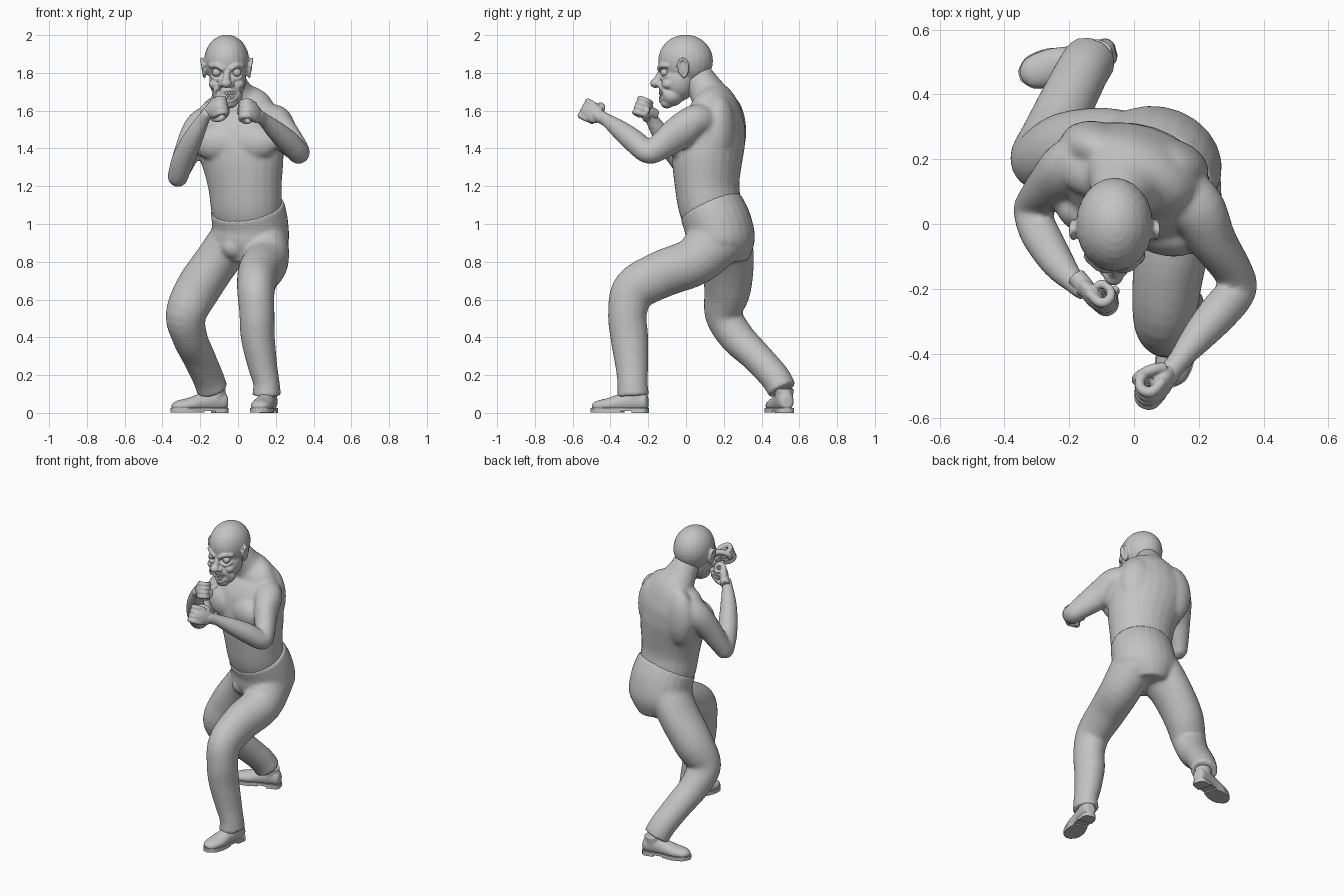
import bpy, bmesh, math
from mathutils import Vector, Matrix

if "Cube" in bpy.data.objects:
    bpy.data.objects.remove(bpy.data.objects["Cube"])

clay = bpy.data.materials.new("grey clay")
clay.use_nodes = True
GREY = (0.55, 0.55, 0.55, 1)
clay.diffuse_color = GREY
clay.node_tree.nodes["Principled BSDF"].inputs["Base Color"].default_value = GREY


def finish(name, bm, voxel=0, smooth=4):
    """Turn a bmesh into an object; overlapping volumes fuse when voxel is set."""
    bmesh.ops.recalc_face_normals(bm, faces=bm.faces)
    mesh = bpy.data.meshes.new(name)
    bm.to_mesh(mesh)
    bm.free()
    ob = bpy.data.objects.new(name, mesh)
    bpy.context.collection.objects.link(ob)
    mesh.materials.append(clay)
    bpy.ops.object.select_all(action='DESELECT')
    ob.select_set(True)
    bpy.context.view_layer.objects.active = ob
    if voxel:
        m = ob.modifiers.new("fuse", 'REMESH')
        m.mode, m.voxel_size, m.use_smooth_shade = 'VOXEL', voxel, True
        s = ob.modifiers.new("soften", 'SMOOTH')
        s.factor, s.iterations = 0.5, smooth
    else:
        bpy.ops.object.shade_smooth_by_angle(angle=math.radians(40))


def spline(pts, steps=5):
    """Catmull-Rom through points of any dimension."""
    p = [pts[0]] + list(pts) + [pts[-1]]
    out = []
    for i in range(1, len(p) - 2):
        for k in range(steps):
            t = k / steps
            out.append([0.5 * (2 * b + (c - a) * t + (2 * a - 5 * b + 4 * c - d) * t * t
                               + (3 * b - a - 3 * c + d) * t ** 3)
                        for a, b, c, d in zip(p[i - 1], p[i], p[i + 1], p[i + 2])])
    return out + [list(pts[-1])]


def tube(bm, pts, ref=(1, 0, 0), sides=24, floor=None):
    """Loft ellipses along (x, y, z, radius[, second radius]) points."""
    rows = spline([tuple(p) if len(p) == 5 else (*p, p[3]) for p in pts])
    pos = [Vector(r[:3]) for r in rows]
    rings = []
    for i, r in enumerate(rows):
        t = (pos[min(i + 1, len(pos) - 1)] - pos[max(i - 1, 0)]).normalized()
        u = Vector(ref)
        u = (u - t * u.dot(t)).normalized()
        v = t.cross(u)
        ring = []
        for k in range(sides):
            a = math.tau * k / sides
            co = pos[i] + u * r[3] * math.cos(a) + v * r[4] * math.sin(a)
            if floor is not None:
                co.z = max(co.z, floor)
            ring.append(bm.verts.new(co))
        rings.append(ring)
    for a, b in zip(rings, rings[1:]):
        for k in range(sides):
            bm.faces.new((a[k], a[k - 1], b[k - 1], b[k]))
    bm.faces.new(rings[0])
    bm.faces.new(rings[-1][::-1])


def blob(bm, at, size, rot=None):
    m = Matrix.Translation(at) @ (rot or Matrix()) @ Matrix.Diagonal((*size, 1))
    bmesh.ops.create_uvsphere(bm, u_segments=24, v_segments=16, radius=1, matrix=m)


def turn(deg, axis='Z'):
    return Matrix.Rotation(math.radians(deg), 4, axis)


# Trousers: pelvis and two legs fused
bm = bmesh.new()
hips = (0.98, -0.17, 0)
tube(bm, [(.06, .19, .8, .12, .14), (.062, .185, .9, .203, .18), (.064, .168, 1, .203, .18),
          (.048, .13, 1.09, .198, .172)], hips)
blob(bm, (-.02, .095, .88), (.075, .075, .07))
tube(bm, [(.14, .17, .93, .125, .155), (.145, .05, .805, .123, .13), (.11, -.12, .738, .112, .125),
          (.095, -.27, .655, .1, .118), (.1, -.31, .53, .093, .103), (.105, -.3, .4, .09, .1),
          (.13, -.287, .25, .078, .087), (.15, -.283, .16, .07, .08), (.152, -.28, .09, .077, .085)])
tube(bm, [(0, .19, .95, .13, .155), (-.1, .22, .82, .118, .14), (-.21, .22, .66, .12, .125),
          (-.275, .2, .52, .108, .1), (-.255, .27, .4, .093, .093), (-.21, .37, .3, .087, .083),
          (-.16, .47, .19, .083, .08), (-.135, .51, .12, .083, .077)])
finish("trousers", bm, .011, 4)

# Torso with neck, chest and back muscles, arms and fused shoulders
bm = bmesh.new()
yaw = (0.945, -0.32, 0)
tube(bm, [(.055, .15, .98, .17, .14), (.045, .13, 1.08, .19, .164), (.037, .112, 1.2, .198, .168),
          (.025, .112, 1.34, .222, .182), (.003, .128, 1.46, .238, .182), (0, .145, 1.55, .235, .16),
          (-.005, .147, 1.63, .19, .122), (-.03, .115, 1.695, .115, .095), (-.05, .055, 1.78, .078, .088)], yaw)
for side, x, y in ((1, .085, -.025), (-1, -.12, .025)):
    blob(bm, (x, y, 1.432), (.125, .07, .095), turn(-17))
    blob(bm, (x * 1.05 + .02, y + .205, 1.49), (.125, .085, .19), turn(-17))
    blob(bm, (x * .8, y + .13, 1.605), (.13, .08, .07), turn(side * 20, 'Y'))
tube(bm, [(.14, .1, 1.54, .09), (.197, .045, 1.545, .086), (.243, -.05, 1.475, .09, .073),
          (.308, -.15, 1.4, .07, .06), (.318, -.205, 1.38, .06), (.265, -.27, 1.435, .062),
          (.2, -.345, 1.495, .052), (.14, -.42, 1.55, .036), (.1, -.47, 1.58, .034)], (0, 0, 1))
tube(bm, [(-.15, .2, 1.55, .085), (-.205, .17, 1.5, .087), (-.26, .115, 1.4, .073),
          (-.31, .06, 1.28, .057), (-.318, .035, 1.25, .054), (-.29, -.03, 1.34, .061),
          (-.235, -.12, 1.46, .052), (-.18, -.185, 1.56, .034), (-.15, -.21, 1.59, .032)])
finish("torso_and_arms", bm, .011, 6)


def fist(name, wrist, d, n, size):
    """Clenched hand: d points along the forearm, n is the palm side."""
    d = Vector(d).normalized()
    n = Vector(n)
    n = (n - d * n.dot(d)).normalized()
    c = d.cross(n)
    w = Vector(wrist)
    at = lambda a, b, e, r: (*(w + (d * a + n * b + c * e) * size), r * size)
    bm = bmesh.new()
    rot = Matrix((d, n, c)).transposed().to_4x4()
    blob(bm, w + d * .045 * size, Vector((.06, .025, .044)) * size, rot)
    tube(bm, [at(-.03, 0, 0, .027), at(.02, 0, 0, .027)], c)
    for i in range(4):
        e = (i - 1.5) * .023
        tube(bm, [at(.05, -.005, e, .014), at(.092, .002, e, .0145), at(.1, .028, e, .0135),
                  at(.08, .046, e, .0125), at(.05, .04, e, .012), at(.045, .02, e, .011)], c, 12)
    tube(bm, [at(.015, .01, -.035, .015), at(.045, .035, -.045, .015), at(.07, .058, -.025, .013),
              at(.072, .062, .003, .011)], d, 12)
    finish(name, bm, .005, 2)


fist("left_fist", (.115, -.455, 1.567), (-.5, -.72, .38), (-.75, .5, -.25), 1.2)
fist("right_fist", (-.16, -.185, 1.59), (.5, -.6, .3), (.55, .5, -.1), 1.1)

# Head: skull, jaw, brows, cheeks, nose, lips and ears fused
HX = -.06
bm = bmesh.new()
blob(bm, (HX, -.002, 1.865), (.119, .145, .137))
blob(bm, (HX + .005, -.038, 1.76), (.098, .095, .11))
blob(bm, (HX + .012, -.075, 1.678), (.074, .062, .055))
blob(bm, (HX + .015, -.1, 1.64), (.042, .035, .028))
tube(bm, [(HX, -.125, 1.82, .014), (HX, -.142, 1.785, .017), (HX - .003, -.155, 1.75, .024)])
blob(bm, (HX - .003, -.162, 1.745), (.03, .028, .025))
for s in (-1, 1):
    blob(bm, (HX - .003 + s * .027, -.142, 1.74), (.018, .02, .016))
    tube(bm, [(HX + s * .014, -.142, 1.815, .013), (HX + s * .05, -.132, 1.838, .014),
              (HX + s * .09, -.095, 1.835, .011)], (0, 0, 1), 12)
    tube(bm, [(HX + s * .025, -.128, 1.775, .009), (HX + s * .055, -.125, 1.768, .009),
              (HX + s * .085, -.1, 1.785, .008)], (0, 0, 1), 12)
    blob(bm, (HX + s * .06, -.095, 1.74), (.035, .035, .028))
    tube(bm, [(HX + s * .03, -.14, 1.73, .008), (HX + s * .062, -.118, 1.705, .01),
              (HX + s * .064, -.105, 1.67, .01)], (0, 0, 1), 12)
    # ears: thin bowl with a raised rim
    blob(bm, (HX + s * .118, -.015, 1.825), (.012, .03, .047), turn(s * 14))
    rim = [(HX + s * (.126 + .008 * math.sin(a)), -.018 + .026 * math.cos(a),
            1.825 + .05 * math.sin(a), .008) for a in (-1.6, -.8, 0, .8, 1.6, 2.4, 3.1)]
    tube(bm, rim, (1, 0, 0), 12)
MX, MZ = HX + .014, 1.68
for up in (-1, 1):
    lip = [(MX + .056 * k, -.136 + .036 * k * k, MZ + up * .029 * (1 - k * k) + .016 * k * k, .009)
           for k in (-1, -.5, 0, .5, 1)]
    tube(bm, lip, (0, 0, 1), 12)
finish("head", bm, .006, 3)

# Eyes and teeth
for s, side in ((-1, "right"), (1, "left")):
    bm = bmesh.new()
    blob(bm, (HX + s * .053, -.112, 1.802), (.024, .024, .023))
    finish(side + "_eye", bm)
bm = bmesh.new()
for row in (-1, 1):
    for i in range(7):
        k = (i - 3) / 3.6
        z = MZ + row * .014 * (1 - k * k) + .014 * k * k
        blob(bm, (MX + .052 * k, -.136 + .033 * k * k, z), (.0068, .007, .0125))
finish("teeth", bm)


def shoe(side, heel, angle):
    """Shoe built with the toe along local +x, heel at the origin."""
    place = Matrix.Translation(heel) @ turn(angle)
    bm = bmesh.new()
    tube(bm, [(.002, 0, .06, .025, .03), (.02, 0, .06, .04, .05), (.08, 0, .065, .046, .06),
              (.14, 0, .055, .05, .05), (.21, 0, .042, .058, .038), (.275, 0, .035, .047, .029),
              (.303, 0, .028, .02, .014)], (0, 1, 0), floor=.02)
    tube(bm, [(.07, 0, .05, .045, .045), (.065, 0, .13, .05, .055)], (0, 1, 0))
    bm.transform(place)
    finish(side + "_shoe", bm, .007, 2)
    # sole slab plus thicker heel and ball sections
    bm = bmesh.new()
    widths = spline([(0, .018), (.02, .042), (.08, .046), (.14, .046), (.21, .06), (.275, .05), (.31, .015)])
    for lo, hi, x0, x1 in ((.011, .027, 0, 1), (0, .016, 0, .085), (.003, .016, .13, 1)):
        part = [w for w in widths if x0 <= w[0] <= x1]
        rim = [(x, w) for x, w in part] + [(x, -w) for x, w in reversed(part)]
        low = [bm.verts.new((x, y, lo)) for x, y in rim]
        top = [bm.verts.new((x, y, hi)) for x, y in rim]
        bm.faces.new(low[::-1])
        bm.faces.new(top)
        for k in range(len(rim)):
            bm.faces.new((low[k - 1], low[k], top[k], top[k - 1]))
    bm.transform(place)
    finish(side + "_sole", bm)


shoe("left", (.176, -.2, 0), -103)
shoe("right", (-.055, .537, 0), 195)
